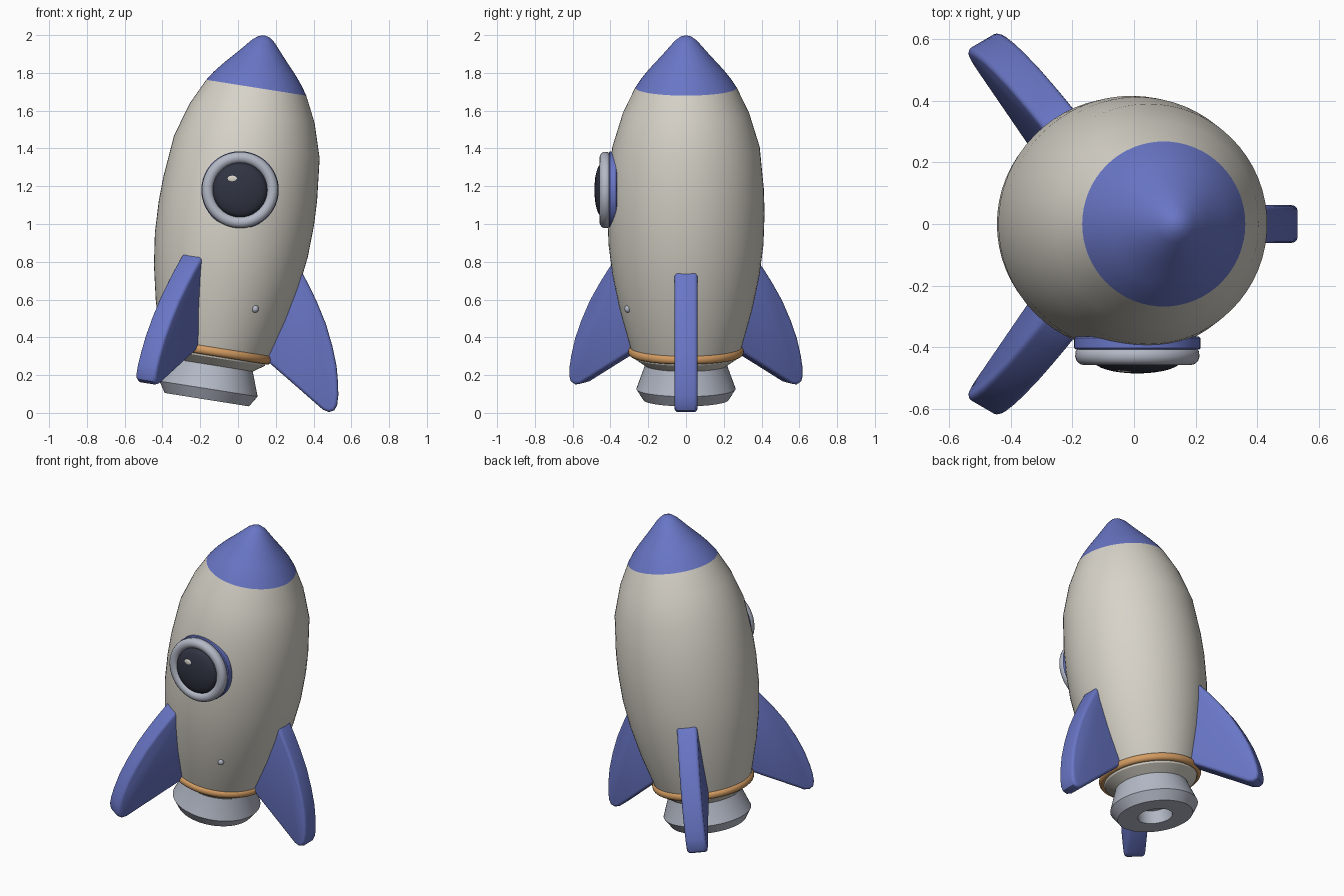
import bpy, bmesh
from math import sin, cos, pi, radians
from mathutils import Matrix, Vector

if "Cube" in bpy.data.objects:
    bpy.data.objects.remove(bpy.data.objects["Cube"])

# Rocket frame: origin at the nozzle mouth, leaning 9 degrees towards +x
LEAN = Matrix.Translation((-0.165, 0, 0.07)) @ Matrix.Rotation(radians(9), 4, 'Y')
PORT = LEAN @ Matrix.Translation((0, 0, 1.124)) @ Matrix.Rotation(pi / 2, 4, 'X')


def material(name, rgb):
    m = bpy.data.materials.new(name)
    m.diffuse_color = (*rgb, 1)
    m.use_nodes = True
    m.node_tree.nodes["Principled BSDF"].inputs["Base Color"].default_value = m.diffuse_color
    return m


CREAM = material("cream", (0.68, 0.65, 0.58))
BLUE = material("blue", (0.14, 0.18, 0.56))
METAL = material("metal", (0.45, 0.48, 0.56))
COPPER = material("copper", (0.65, 0.33, 0.12))
GLASS = material("glass", (0.03, 0.035, 0.055))


def finish(name, bm, mat, matrix, angle=32):
    bmesh.ops.remove_doubles(bm, verts=bm.verts, dist=1e-5)
    bmesh.ops.recalc_face_normals(bm, faces=bm.faces)
    bm.transform(matrix)
    mesh = bpy.data.meshes.new(name)
    bm.to_mesh(mesh)
    bm.free()
    mesh.materials.append(mat)
    ob = bpy.data.objects.new(name, mesh)
    bpy.context.collection.objects.link(ob)
    bpy.ops.object.select_all(action='DESELECT')
    ob.select_set(True)
    bpy.context.view_layer.objects.active = ob
    bpy.ops.object.shade_smooth_by_angle(angle=radians(angle))
    return ob


def lathe(name, profile, mat, matrix=LEAN, closed=False, n=64, angle=32):
    """Revolve (radius, height) points around local z."""
    bm = bmesh.new()
    rings = [[bm.verts.new((r * cos(2 * pi * i / n), r * sin(2 * pi * i / n), h))
              for i in range(n)] for r, h in profile]
    pairs = list(zip(rings, rings[1:])) + ([(rings[-1], rings[0])] if closed else [])
    for a, b in pairs:
        for i in range(n):
            j = (i + 1) % n
            bm.faces.new((a[i], a[j], b[j], b[i]))
    bmesh.ops.dissolve_degenerate(bm, dist=1e-6, edges=bm.edges)
    return finish(name, bm, mat, matrix, angle)


def round_section(r, h, rr, rh, n=16):
    return [(r + rr * cos(2 * pi * i / n), h + rh * sin(2 * pi * i / n)) for i in range(n)]


def ball(name, centre, size, mat, matrix):
    bm = bmesh.new()
    bmesh.ops.create_uvsphere(bm, u_segments=20, v_segments=12, radius=1)
    finish(name, bm, mat, matrix @ Matrix.Translation(centre) @ Matrix.Diagonal((*size, 1)), 60)


# Hull and nose cone
lathe("hull", [(0, 0.18), (0.21, 0.18), (0.275, 0.225), (0.292, 0.27), (0.35, 0.48),
               (0.388, 0.66), (0.41, 0.83), (0.416, 1.0), (0.412, 1.13), (0.39, 1.356),
               (0.334, 1.537), (0.268, 1.672)], CREAM)
lathe("nose_cone", [(0.268, 1.672), (0.236, 1.72), (0.197, 1.768), (0.12, 1.853),
                    (0.06, 1.922), (0.03, 1.945), (0, 1.953)], BLUE)

# Trim ring and engine nozzle
lathe("trim_ring", round_section(0.286, 0.258, 0.02, 0.024), COPPER, closed=True, angle=60)
lathe("nozzle", [(0, 0.2), (0.215, 0.2), (0.219, 0.18), (0.263, 0.058), (0.226, 0),
                 (0.105, 0), (0.1, 0.08), (0, 0.08)], METAL)

# Porthole: flange, rounded rim, domed glass and its glint
lathe("porthole_flange", [(0, 0.365), (0.2, 0.365), (0.205, 0.37), (0.205, 0.403),
                          (0.2, 0.408), (0, 0.408)], BLUE, PORT)
lathe("porthole_rim", [(0.14, 0.405), (0.192, 0.405), (0.2, 0.412), (0.202, 0.43),
                       (0.197, 0.445), (0.185, 0.455), (0.172, 0.458), (0.158, 0.455),
                       (0.146, 0.445), (0.14, 0.43)], METAL, PORT, closed=True, angle=60)
lathe("porthole_glass", [(0.145, 0.44)] + [(0.142 * cos(a), 0.443 + 0.042 * sin(a))
      for a in [i * pi / 16 for i in range(9)]], GLASS, PORT, angle=60)
ball("glass_glint", (-0.042, 0.05, 0.474), (0.034, 0.021, 0.008), CREAM, PORT)

# Small rivet on the lower hull
ball("rivet", (0.178, -0.308, 0.515), (0.018, 0.018, 0.02), METAL, LEAN)

# Three swept fins: (radius, height) outline, thickened with softened rims
FIN = [(0.25, 0.28), (0.29, 0.248), (0.45, 0.148), (0.615, 0.044), (0.648, 0.036),
       (0.676, 0.05), (0.686, 0.08), (0.684, 0.13), (0.674, 0.19), (0.65, 0.285),
       (0.613, 0.382), (0.56, 0.495), (0.498, 0.597), (0.45, 0.668), (0.4, 0.735),
       (0.385, 0.748), (0.33, 0.75)]
for k, label in enumerate(("right", "back_left", "front_left")):
    bm = bmesh.new()
    face = bm.faces.new([bm.verts.new((r, -0.061, h)) for r, h in FIN])
    ext = bmesh.ops.extrude_face_region(bm, geom=[face])
    bmesh.ops.translate(bm, vec=(0, 0.122, 0),
                        verts=[v for v in ext['geom'] if isinstance(v, bmesh.types.BMVert)])
    if not any(f.normal.length and len(f.verts) > 4 and f.calc_center_median().y < 0
               for f in bm.faces):
        bm.faces.new([v for v in bm.verts if v.co.y < 0])
    bmesh.ops.recalc_face_normals(bm, faces=bm.faces)
    rims = [e for e in bm.edges if abs(e.verts[0].co.y - e.verts[1].co.y) < 1e-4]
    bmesh.ops.bevel(bm, geom=rims, offset=0.018, segments=3, profile=0.5,
                    affect='EDGES', clamp_overlap=True)
    finish(label + "_fin", bm, BLUE, LEAN @ Matrix.Rotation(k * 2 * pi / 3, 4, 'Z'), 40)
